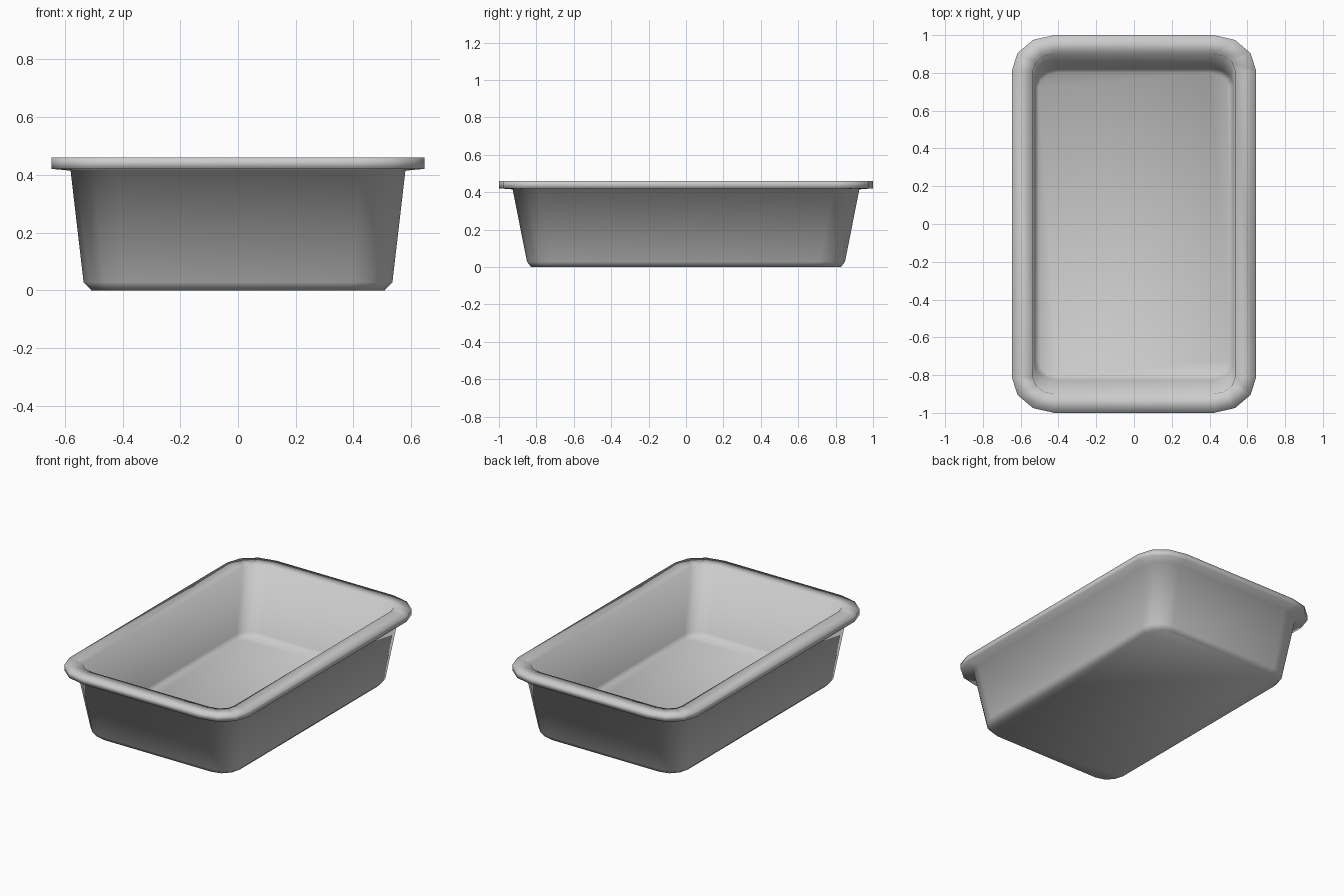
import bpy, bmesh
from math import cos, sin, pi

if "Cube" in bpy.data.objects:
    bpy.data.objects.remove(bpy.data.objects["Cube"])

SEGMENTS = 3  # faces per rounded corner


def ring(bm, hx, hy, z, rx, ry):
    """Rounded rectangle loop with elliptical corners."""
    verts = []
    for q, (sx, sy) in enumerate([(1, 1), (-1, 1), (-1, -1), (1, -1)]):
        for i in range(SEGMENTS + 1):
            a = q * pi / 2 + i * pi / 2 / SEGMENTS
            verts.append(bm.verts.new((sx * (hx - rx) + rx * cos(a),
                                       sy * (hy - ry) + ry * sin(a), z)))
    return verts


# Cross-section from underside, over the rim, to the inner floor:
# half width, half depth, height, corner radius x, corner radius y
profile = [
    (0.508, 0.828, 0.000, 0.12, 0.12),
    (0.535, 0.850, 0.028, 0.14, 0.14),
    (0.580, 0.927, 0.415, 0.16, 0.14),
    (0.647, 1.000, 0.421, 0.225, 0.19),
    (0.647, 1.000, 0.460, 0.225, 0.19),
    (0.535, 0.900, 0.460, 0.115, 0.09),
    (0.527, 0.825, 0.055, 0.115, 0.09),
    (0.505, 0.800, 0.030, 0.10, 0.08),
]

# Tray shell lofted through the rings
bm = bmesh.new()
rings = [ring(bm, *p) for p in profile]
n = len(rings[0])
for a, b in zip(rings, rings[1:]):
    for i in range(n):
        j = (i + 1) % n
        bm.faces.new((a[i], a[j], b[j], b[i]))
bm.faces.new(rings[0][::-1])   # underside
bm.faces.new(rings[-1])        # inner floor
bmesh.ops.recalc_face_normals(bm, faces=bm.faces)
for f in bm.faces:
    f.smooth = True

mesh = bpy.data.meshes.new("tray")
bm.to_mesh(mesh)
bm.free()
tray = bpy.data.objects.new("tray", mesh)
bpy.context.collection.objects.link(tray)
